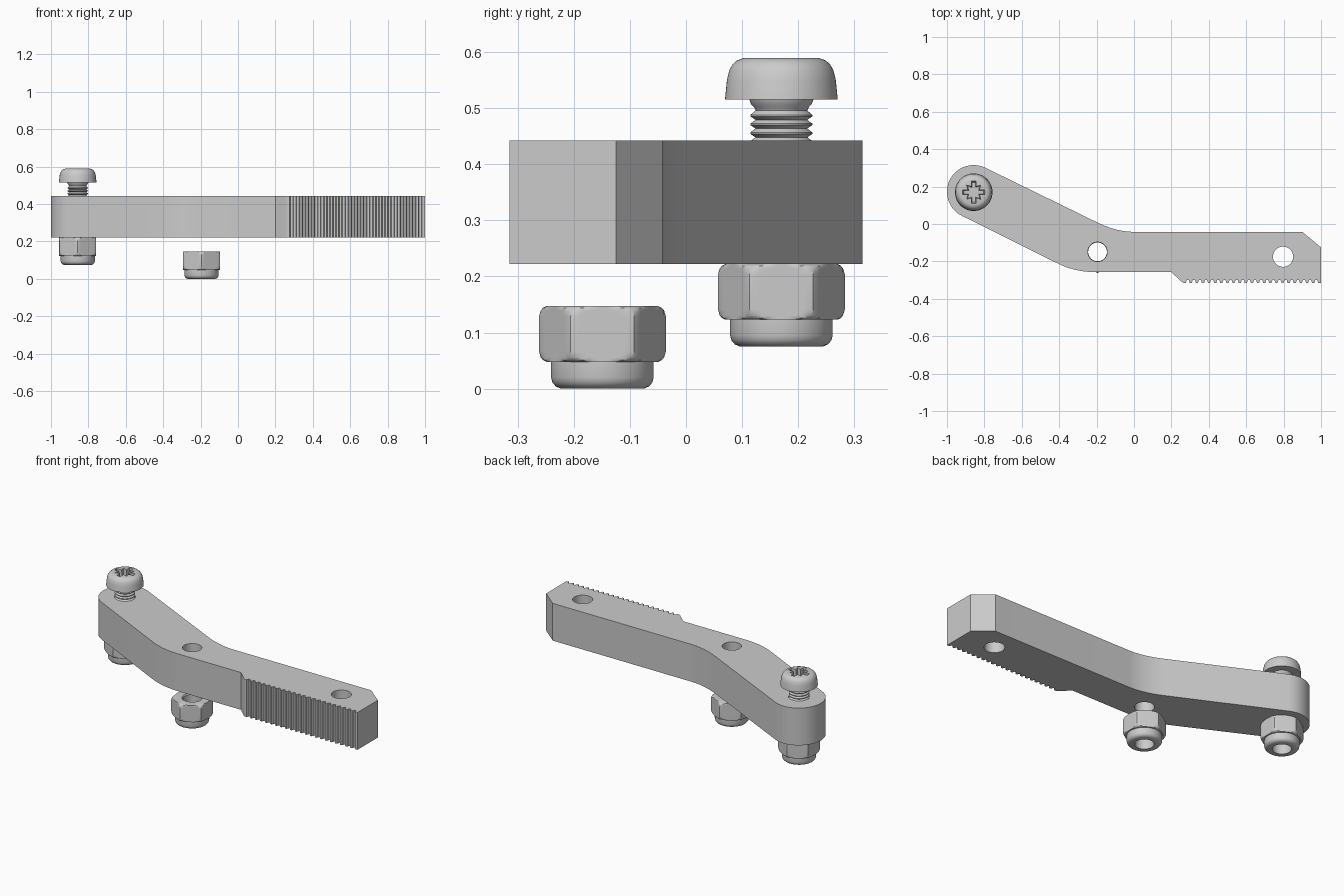
import bpy
import bmesh
from math import sin, cos, pi, radians
from mathutils import Vector

if "Cube" in bpy.data.objects:
    bpy.data.objects.remove(bpy.data.objects["Cube"])

GRAY = (0.6, 0.6, 0.6, 1)
steel = bpy.data.materials.new("gray steel")
steel.use_nodes = True
steel.diffuse_color = GRAY
steel.node_tree.nodes["Principled BSDF"].inputs["Base Color"].default_value = GRAY

PIVOT = Vector((-0.857, 0.17))    # screwed end of the arm
MIDDLE = Vector((-0.195, -0.149))  # hole at the bend
TIP = Vector((0.797, -0.175))     # hole near the toothed end


def activate(obj):
    bpy.ops.object.select_all(action='DESELECT')
    obj.select_set(True)
    bpy.context.view_layer.objects.active = obj


def finish(obj, angle=30):
    obj.data.materials.clear()
    obj.data.materials.append(steel)
    activate(obj)
    bpy.ops.object.shade_smooth_by_angle(angle=radians(angle))


def mesh_object(name, bm):
    bmesh.ops.remove_doubles(bm, verts=bm.verts, dist=1e-5)
    bmesh.ops.recalc_face_normals(bm, faces=bm.faces)
    mesh = bpy.data.meshes.new(name)
    bm.to_mesh(mesh)
    bm.free()
    obj = bpy.data.objects.new(name, mesh)
    bpy.context.collection.objects.link(obj)
    return obj


def lathe(name, profile, centre, z=0, closed=False, hex_apothem=None, segments=72):
    """Turn a profile round z; an apothem trims it to a hexagon."""
    bm = bmesh.new()
    rings = []
    for r, h in profile:
        ring = []
        for i in range(segments):
            a = 2 * pi * i / segments
            rad = r
            if hex_apothem:
                rad = min(r, hex_apothem / cos((a + pi / 6) % (pi / 3) - pi / 6))
            ring.append(bm.verts.new((centre.x + rad * cos(a), centre.y + rad * sin(a), z + h)))
        rings.append(ring)
    pairs = list(zip(rings, rings[1:]))
    if closed:
        pairs.append((rings[-1], rings[0]))
    for low, high in pairs:
        for i in range(segments):
            j = (i + 1) % segments
            bm.faces.new((low[i], low[j], high[j], high[i]))
    return mesh_object(name, bm)


def arc(centre, radius, start, end, steps):
    angles = [radians(start + (end - start) * i / steps) for i in range(steps + 1)]
    return [centre + radius * Vector((cos(a), sin(a))) for a in angles]


def bend(a, corner, b, steps=12):
    a, corner, b = Vector(a), Vector(corner), Vector(b)
    ts = [i / steps for i in range(steps + 1)]
    return [a * (1 - t) ** 2 + corner * 2 * t * (1 - t) + b * t * t for t in ts]


# Arm: bent outline with a toothed edge and three holes
outline = arc(PIVOT + Vector((0, 0.002)), 0.143, 63.8, 243.8, 32)
outline += bend((-0.41, -0.21), (-0.315, -0.257), (-0.21, -0.257))
outline += [Vector((0.2, -0.257)), Vector((0.25, -0.305))]
teeth, first = 22, 0.265
pitch = (1 - first - 0.015) / teeth
for i in range(teeth):
    x = first + i * pitch
    for step, y in ((0, -0.315), (0.35, -0.315), (0.5, -0.3), (0.85, -0.3)):
        outline.append(Vector((x + step * pitch, y)))
outline += [Vector(p) for p in ((0.985, -0.315), (1, -0.315), (1, -0.125), (0.9, -0.042))]
outline += bend((0.0, -0.042), (-0.098, -0.041), (-0.2, 0.01))

curve = bpy.data.curves.new("arm", 'CURVE')
curve.dimensions = '2D'
curve.fill_mode = 'BOTH'
curve.extrude = 0.11
holes = [arc(c, r, 0, 352.5, 47) for c, r in ((PIVOT, 0.056), (MIDDLE, 0.052), (TIP, 0.054))]
for points in [outline] + holes:
    spline = curve.splines.new('POLY')
    spline.points.add(len(points) - 1)
    for point, p in zip(spline.points, points):
        point.co = (p.x, p.y, 0, 1)
    spline.use_cyclic_u = True
arm = bpy.data.objects.new("arm", curve)
bpy.context.collection.objects.link(arm)
activate(arm)
bpy.ops.object.convert(target='MESH')
arm = bpy.context.object
bm = bmesh.new()
bm.from_mesh(arm.data)
bmesh.ops.remove_doubles(bm, verts=bm.verts, dist=1e-5)
bmesh.ops.recalc_face_normals(bm, faces=bm.faces)
bmesh.ops.translate(bm, verts=bm.verts, vec=(0, 0, 0.332))
bm.to_mesh(arm.data)
bm.free()
finish(arm, 25)

# Lock nuts: hexagon with rounded rims above a round collar, bored through
nut_profile = [
    (0.05, 0), (0.074, 0), (0.083, 0.004), (0.089, 0.011), (0.0915, 0.02), (0.0915, 0.048),
    (0.1, 0.048), (0.106, 0.051), (0.11, 0.056), (0.113, 0.066),
    (0.113, 0.129), (0.11, 0.139), (0.106, 0.144), (0.1, 0.147), (0.055, 0.147), (0.05, 0.142)]
for name, centre, z in (("pivot_nut", PIVOT, 0.075), ("loose_nut", MIDDLE, 0)):
    finish(lathe(name, nut_profile, centre, z, closed=True, hex_apothem=0.099))

# Screw: threaded shank, flared neck and pan head
thread_pitch, bottom = 0.0155, 0.2
screw_profile = [(0, bottom - 0.006), (0.042, bottom - 0.006)]
for i in range(19):
    z = bottom + i * thread_pitch
    screw_profile += [(0.046, z), (0.055, z + 0.006), (0.055, z + 0.009)]
screw_profile += [
    (0.046, 0.496), (0.049, 0.502), (0.054, 0.507), (0.057, 0.515), (0.1005, 0.515),
    (0.097, 0.55), (0.093, 0.567), (0.087, 0.578), (0.079, 0.585), (0.068, 0.589), (0, 0.589)]
screw = lathe("screw", screw_profile, PIVOT)

# Driver recess: four square slots with pointed notches between them
star = []
for k in range(4):
    a = k * pi / 2
    for x, y in ((0.031, -0.012), (0.062, -0.012), (0.062, 0.012), (0.031, 0.012), (0.039, 0.039)):
        star.append(Vector((x * cos(a) - y * sin(a), x * sin(a) + y * cos(a))))
bm = bmesh.new()
loops = []
for z, scale in ((0.55, 0.85), (0.6, 1.0)):
    loops.append([bm.verts.new((PIVOT.x + p.x * scale, PIVOT.y + p.y * scale, z)) for p in star])
    bm.faces.new(loops[-1])
for i in range(len(star)):
    j = (i + 1) % len(star)
    bm.faces.new((loops[0][i], loops[0][j], loops[1][j], loops[1][i]))
cutter = mesh_object("recess_cutter", bm)
cutter.hide_render = True
cut = screw.modifiers.new("recess", 'BOOLEAN')
cut.operation = 'DIFFERENCE'
cut.solver = 'EXACT'
cut.object = cutter
activate(screw)
bpy.ops.object.modifier_apply(modifier=cut.name)
bpy.data.objects.remove(cutter)
finish(screw)
